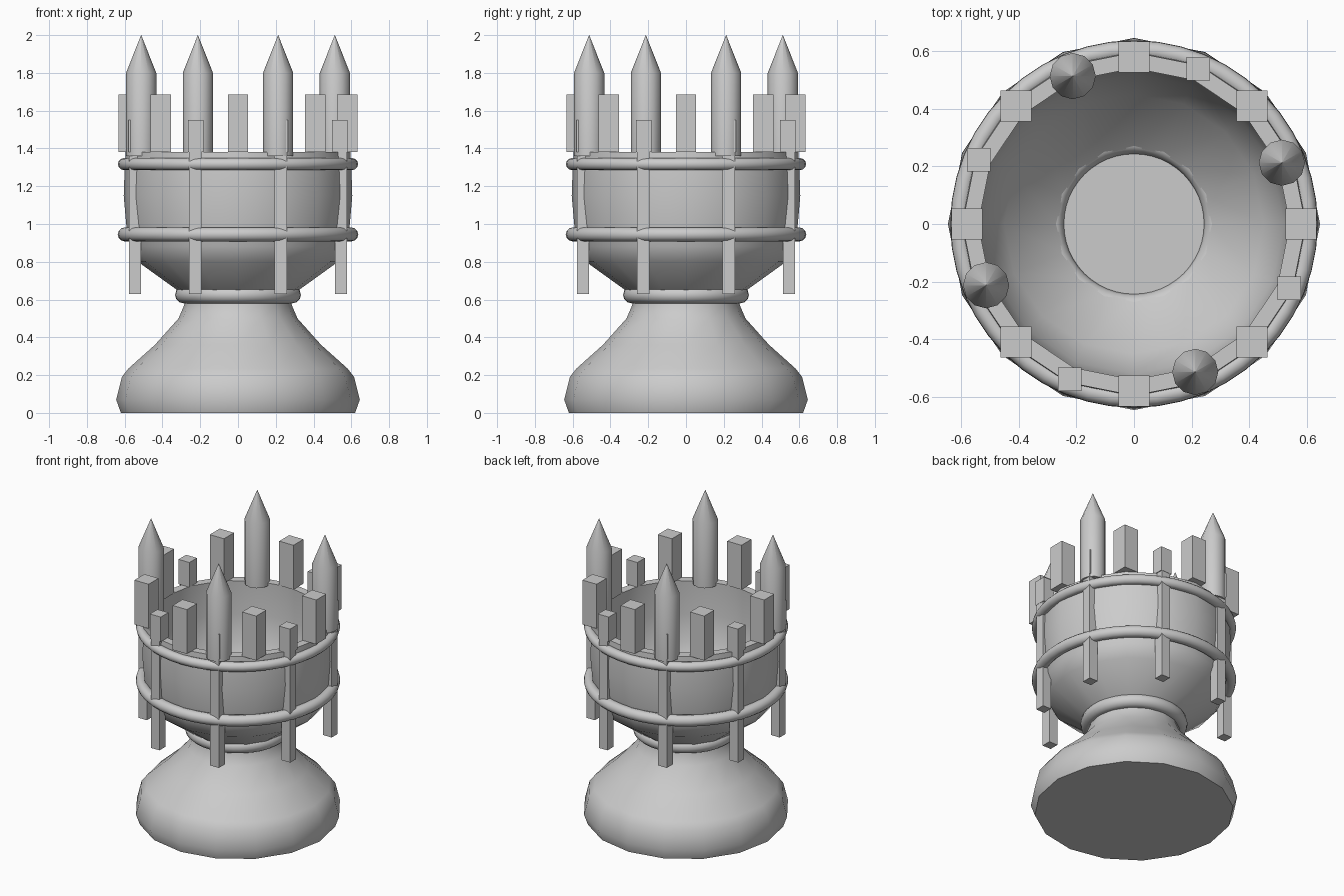
import bpy, bmesh, math
from math import sin, cos, pi, radians

cube = bpy.data.objects.get("Cube")
if cube:
    bpy.data.objects.remove(cube, do_unlink=True)

stone = bpy.data.materials.new("grey_stone")
stone.use_nodes = True
GREY = (0.6, 0.6, 0.6, 1)
stone.diffuse_color = GREY
stone.node_tree.nodes["Principled BSDF"].inputs["Base Color"].default_value = GREY


def finish(name, bm, angle=None):
    """Turn a bmesh into a named, coloured object."""
    bmesh.ops.recalc_face_normals(bm, faces=bm.faces)
    mesh = bpy.data.meshes.new(name)
    bm.to_mesh(mesh)
    bm.free()
    mesh.materials.append(stone)
    obj = bpy.data.objects.new(name, mesh)
    bpy.context.collection.objects.link(obj)
    if angle:
        bpy.ops.object.select_all(action="DESELECT")
        obj.select_set(True)
        bpy.context.view_layer.objects.active = obj
        bpy.ops.object.shade_smooth_by_angle(angle=radians(angle))
    return obj


def lathe(name, profile, sides, closed=False, angle=30):
    """Revolve (radius, height) points about z; open profiles get end caps."""
    bm = bmesh.new()
    rings = [[bm.verts.new((r * cos(2 * pi * i / sides), r * sin(2 * pi * i / sides), z))
              for i in range(sides)] for r, z in profile]
    pairs = list(zip(rings, rings[1:]))
    if closed:
        pairs.append((rings[-1], rings[0]))
    else:
        bm.faces.new(rings[0])
        bm.faces.new(rings[-1])
    for a, b in pairs:
        for i in range(sides):
            j = (i + 1) % sides
            bm.faces.new((a[i], a[j], b[j], b[i]))
    return finish(name, bm, angle)


def ring(name, radius, thickness, height, sides=48):
    circle = [(radius + thickness * cos(k * pi / 6), height + thickness * sin(k * pi / 6))
              for k in range(12)]
    return lathe(name, circle, sides, closed=True, angle=60)


def around(radius, degrees):
    return radius * cos(radians(degrees)), radius * sin(radians(degrees))


def block(name, radius, degrees, width, bottom, top):
    """Upright square block, kept aligned with the axes."""
    x, y = around(radius, degrees)
    bm = bmesh.new()
    bmesh.ops.create_cube(bm, size=1)
    for v in bm.verts:
        v.co = (x + v.co.x * width, y + v.co.y * width,
                top if v.co.z > 0 else bottom)
    return finish(name, bm)


# Flared foot and neck
lathe("base", [(0.62, 0), (0.645, 0.07), (0.615, 0.19), (0.58, 0.235), (0.44, 0.36),
               (0.315, 0.5), (0.285, 0.57), (0.28, 0.62)], 16, angle=35)
ring("neck_ring", 0.288, 0.045, 0.625)

# Hollow bowl: outer wall upwards, then inner wall downwards
lathe("bowl", [(0.28, 0.62), (0.53, 0.8), (0.573, 0.88), (0.592, 1.0), (0.605, 1.15),
               (0.6, 1.3), (0.595, 1.38), (0.54, 1.38), (0.545, 1.15), (0.52, 0.97),
               (0.45, 0.83), (0.265, 0.66)], 16, closed=True, angle=32)
ring("lower_band", 0.6, 0.037, 0.945)
ring("upper_band", 0.604, 0.032, 1.317)

# Large battlements, hanging posts and small battlements
for i in range(8):
    block(f"large_battlement_{i + 1}", 0.579, 45 * i, 0.108, 1.38, 1.685)
    block(f"post_{i + 1}", 0.59, 45 * i + 22.5, 0.065, 0.63, 1.38)
    block(f"small_battlement_{i + 1}", 0.583, 45 * i + 22.5, 0.082, 1.38, 1.55)

# Pointed towers
for i in range(4):
    tower = lathe(f"tower_{i + 1}", [(0.08, 1.36), (0.08, 1.8), (0.0005, 2.0)], 12, angle=31)
    x, y = around(0.555, 90 * i + 22.5)
    tower.location = (x, y, 0)
